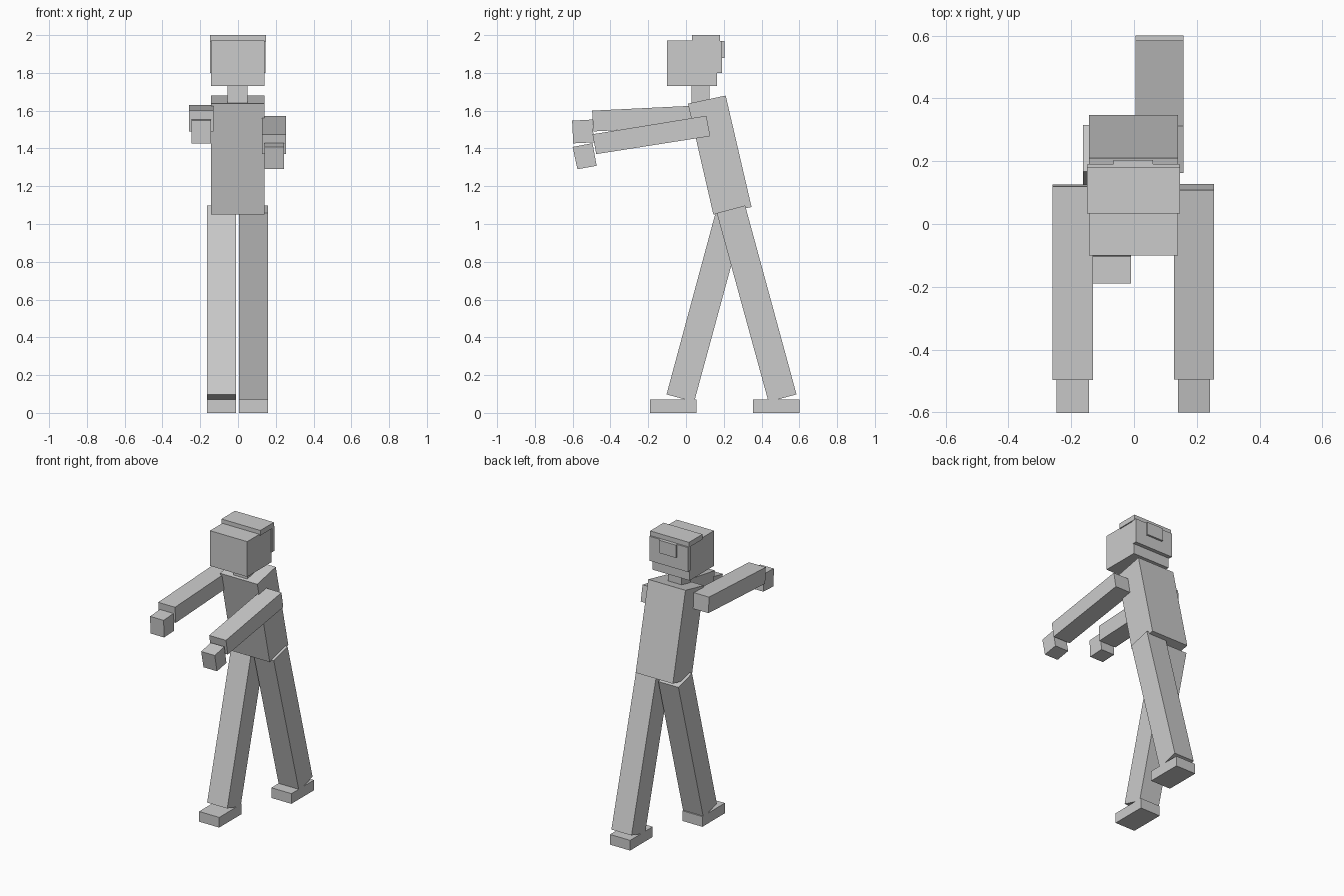
import bpy

grey = bpy.data.materials.new("light_grey")
grey.diffuse_color = (0.6, 0.6, 0.6, 1)


def slab(name, x0, x1, side):
    """Extrude a four-corner (y, z) side outline from x0 to x1."""
    verts = [(x, y, z) for x in (x0, x1) for y, z in side]
    faces = [(3, 2, 1, 0), (4, 5, 6, 7)]
    faces += [(i, (i + 1) % 4, (i + 1) % 4 + 4, i + 4) for i in range(4)]
    mesh = bpy.data.meshes.new(name)
    mesh.from_pydata(verts, [], faces)
    mesh.materials.append(grey)
    obj = bpy.data.objects.new(name, mesh)
    bpy.context.collection.objects.link(obj)
    return obj


def box(name, x0, x1, y0, y1, z0, z1):
    return slab(name, x0, x1, [(y0, z0), (y1, z0), (y1, z1), (y0, z1)])


# Leaning torso and neck
slab("torso", -0.143, 0.14, [(0.145, 1.05), (0.347, 1.09), (0.21, 1.68), (0.01, 1.637)])
box("neck", -0.055, 0.05, 0.03, 0.125, 1.62, 1.73)

# Head with hair cap, back panel and small knot
box("head", -0.143, 0.14, -0.10, 0.165, 1.73, 1.972)
box("hair_cap", -0.149, 0.147, 0.033, 0.18, 1.965, 2.0)
box("hair_back", -0.148, 0.145, 0.16, 0.191, 1.80, 1.968)
box("hair_knot", -0.065, 0.06, 0.185, 0.204, 1.88, 1.968)

# Arms reaching forward
slab("left_arm", 0.127, 0.255, [(-0.475, 1.37), (0.128, 1.465), (0.108, 1.573), (-0.495, 1.475)])
slab("right_arm", -0.259, -0.131, [(-0.49, 1.49), (0.126, 1.522), (0.12, 1.63), (-0.497, 1.60)])

# Hands
slab("left_hand", 0.14, 0.243, [(-0.575, 1.29), (-0.473, 1.308), (-0.495, 1.428), (-0.60, 1.408)])
slab("right_hand", -0.247, -0.144, [(-0.597, 1.427), (-0.488, 1.432), (-0.495, 1.553), (-0.603, 1.547)])

# Striding legs
slab("left_leg", 0.005, 0.158, [(0.437, 0.058), (0.585, 0.098), (0.313, 1.098), (0.163, 1.058)])
slab("right_leg", -0.163, -0.01, [(-0.103, 0.098), (0.043, 0.058), (0.315, 1.058), (0.167, 1.098)])

# Feet
box("left_foot", 0.005, 0.158, 0.355, 0.60, 0, 0.07)
box("right_foot", -0.163, -0.01, -0.19, 0.055, 0, 0.07)
